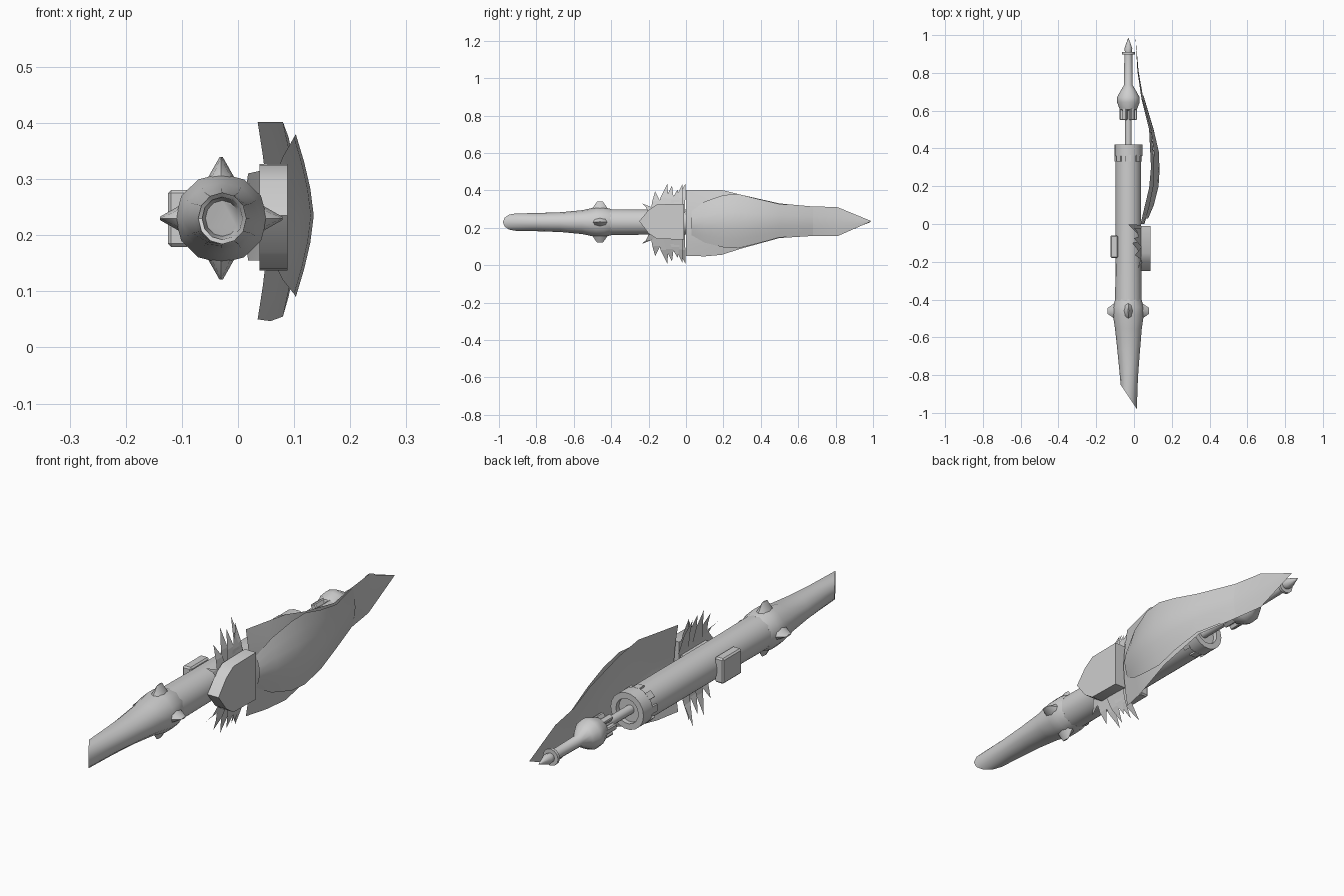
import bpy, bmesh, math
from mathutils import Vector

if "Cube" in bpy.data.objects:
    bpy.data.objects.remove(bpy.data.objects["Cube"])

CX, CZ = -0.03, 0.23          # long axis of the shaft
grey = bpy.data.materials.new("plain_grey")
grey.diffuse_color = (0.62, 0.62, 0.62, 1)
grey.use_nodes = True
grey.node_tree.nodes["Principled BSDF"].inputs["Base Color"].default_value = grey.diffuse_color


def finish(name, bm, smooth=True, angle=35, closed=True):
    if closed:
        bmesh.ops.recalc_face_normals(bm, faces=bm.faces)
    me = bpy.data.meshes.new(name)
    bm.to_mesh(me)
    bm.free()
    me.materials.append(grey)
    ob = bpy.data.objects.new(name, me)
    bpy.context.collection.objects.link(ob)
    if smooth:
        bpy.ops.object.select_all(action='DESELECT')
        ob.select_set(True)
        bpy.context.view_layer.objects.active = ob
        bpy.ops.object.shade_smooth_by_angle(angle=math.radians(angle))
    return ob


def loft(name, sections, sides=16, angle=35):
    """Tube along y; section = (y, rx, rz, centre x, shear of y over x)."""
    bm = bmesh.new()
    rings = []
    for y, rx, rz, cx, shear in sections:
        ring = []
        for i in range(sides):
            a = 2 * math.pi * i / sides
            dx = rx * math.cos(a)
            ring.append(bm.verts.new((cx + dx, y - shear * (dx + rx), CZ + rz * math.sin(a))))
        rings.append(ring)
    for p, q in zip(rings, rings[1:]):
        for i in range(sides):
            j = (i + 1) % sides
            bm.faces.new((p[i], p[j], q[j], q[i]))
    bm.faces.new(rings[0])
    bm.faces.new(rings[-1])
    return finish(name, bm, angle=angle)


def lathe(name, profile, sides=12, angle=35):
    return loft(name, [(y, r, r, CX, 0) for y, r in profile], sides, angle)


def box(name, centre, size, turn=0, bevel=0.0):
    """Box, optionally turned round the shaft axis."""
    bm = bmesh.new()
    bmesh.ops.create_cube(bm, size=1)
    for v in bm.verts:
        v.co = Vector(a * b for a, b in zip(v.co, size))
    if bevel:
        bmesh.ops.bevel(bm, geom=bm.edges[:], offset=bevel, segments=1, affect='EDGES')
    c, s = math.cos(turn), math.sin(turn)
    for v in bm.verts:
        x, y, z = v.co + Vector(centre)
        v.co = (CX + x * c - z * s, y, CZ + x * s + z * c)
    return finish(name, bm, smooth=False)


# Snout with a slanted, recessed mouth
loft("snout", [
    (-0.40, 0.07, 0.07, CX, 0),
    (-0.44, 0.082, 0.08, CX, 0),
    (-0.48, 0.082, 0.08, CX, 0),
    (-0.55, 0.071, 0.064, -0.03, 0.05),
    (-0.66, 0.06, 0.053, -0.029, 0.15),
    (-0.76, 0.05, 0.049, -0.029, 0.5),
    (-0.85, 0.043, 0.046, -0.028, 1.5),
    (-0.85, 0.036, 0.038, -0.028, 1.5),
    (-0.80, 0.030, 0.032, -0.028, 1.5)], 12)

# Main shaft with a hollow rear end
lathe("shaft", [(-0.41, 0.07), (-0.2, 0.068), (0.36, 0.068), (0.415, 0.068),
                (0.415, 0.052), (0.38, 0.052)], 18)

# Notched collar at the rear of the shaft
lathe("collar", [(0.36, 0.06), (0.36, 0.074), (0.42, 0.074), (0.42, 0.05), (0.40, 0.05)], 18)
for i in range(8):
    box(f"collar_tooth_{i}", (0.068, 0.347, 0), (0.011, 0.034, 0.028), i * math.pi / 4)

# Rear rod, bulb, disc and point
lathe("rod", [(0.38, 0.018), (0.62, 0.018)])
lathe("bulb", [(0.60, 0.03), (0.605, 0.045), (0.645, 0.06), (0.67, 0.06), (0.70, 0.044),
               (0.735, 0.023), (0.905, 0.021)], 12, 50)
lathe("end_disc", [(0.898, 0.034), (0.91, 0.034)])
lathe("end_point", [(0.91, 0.018), (0.93, 0.021), (0.985, 0.001)])
for i in range(6):
    box(f"bulb_tooth_{i}", (0.035, 0.583, 0), (0.022, 0.065, 0.024), i * math.pi / 3, 0.004)

# Four wedge spikes around the thick part of the snout
for k in range(4):
    a = k * math.pi / 2
    out, side = Vector((math.cos(a), 0, math.sin(a))), Vector((-math.sin(a), 0, math.cos(a)))
    bm = bmesh.new()
    mid = Vector((CX, -0.46, CZ))
    base = [bm.verts.new(mid + out * 0.072 + side * 0.024 * math.cos(t)
                         + Vector((0, 0.042 * math.sin(t), 0)))
            for t in [i * math.pi / 4 for i in range(8)]]
    tip = [bm.verts.new(mid + out * 0.109 + side * 0.003 * s
                        + Vector((0, 0.016 * t, 0)))
           for s, t in ((1, 0), (0, 1), (-1, 0), (0, -1))]
    for i in range(4):
        b0, b1, b2 = base[2 * i], base[2 * i + 1], base[(2 * i + 2) % 8]
        t0, t1 = tip[i], tip[(i + 1) % 4]
        bm.faces.new((b0, b1, t0))
        bm.faces.new((b1, t1, t0))
        bm.faces.new((b1, b2, t1))
    bm.faces.new(tip)
    bm.faces.new(base)
    finish(f"spike_{k}", bm, angle=50)

# Small block on the left of the shaft
box("left_block", (-0.075, -0.12, 0), (0.04, 0.12, 0.102), 0, 0.006)

# Pointed cuff plate on the right of the shaft
bm = bmesh.new()
outline = [(-0.25, 0.235), (-0.2, 0.295), (-0.155, 0.325), (-0.01, 0.327),
           (-0.01, 0.137), (-0.155, 0.14), (-0.2, 0.17)]
inner = [bm.verts.new((0.038, y, z)) for y, z in outline]
outer = [bm.verts.new((0.088, y, z)) for y, z in outline]
bm.faces.new(inner)
bm.faces.new(outer)
for i in range(7):
    j = (i + 1) % 7
    bm.faces.new((inner[i], inner[j], outer[j], outer[i]))
finish("cuff", bm)
box("cuff_mount", (0.06, -0.1, 0), (0.03, 0.16, 0.08))


def sheet(name, rows):
    """Bowed sheet; row = (y, z low, z high, x at edges, x at ridge)."""
    bm = bmesh.new()
    grid = []
    for y, lo, hi, xe, xr in rows:
        row = []
        for i in range(7):
            t = i / 6
            bow = 1 - abs(2 * t - 1) ** 1.5
            row.append(bm.verts.new((xe + (xr - xe) * bow, y, lo + (hi - lo) * t)))
        grid.append(row)
    for p, q in zip(grid, grid[1:]):
        for i in range(6):
            bm.faces.new((p[i], q[i], q[i + 1], p[i + 1]))
    return finish(name, bm, closed=False)


# Long bowed blade: broad inner layer and narrower outer layer
sheet("blade_inner", [
    (0.0, 0.05, 0.402, 0.035, 0.055),
    (0.1, 0.047, 0.402, 0.058, 0.085),
    (0.19, 0.055, 0.402, 0.08, 0.108),
    (0.30, 0.09, 0.375, 0.09, 0.112),
    (0.50, 0.145, 0.33, 0.08, 0.09),
    (0.66, 0.155, 0.315, 0.04, 0.05),
    (0.81, 0.155, 0.31, 0.018, 0.024),
    (0.99, 0.234, 0.236, 0.008, 0.008)])
sheet("blade_outer", [
    (0.03, 0.16, 0.29, 0.06, 0.075),
    (0.10, 0.12, 0.34, 0.08, 0.105),
    (0.20, 0.095, 0.375, 0.1, 0.13),
    (0.28, 0.09, 0.38, 0.103, 0.135),
    (0.38, 0.115, 0.355, 0.105, 0.132),
    (0.50, 0.148, 0.327, 0.09, 0.104),
    (0.68, 0.158, 0.313, 0.038, 0.05)])

# Jagged feather tufts above and below the cuff: root y range, tip (x, y, z)
tufts = [(-0.20, -0.15, 0.02, -0.235, 0.33), (-0.19, -0.12, 0.005, -0.165, 0.395),
         (-0.16, -0.09, -0.01, -0.10, 0.435), (-0.13, -0.06, 0.0, -0.075, 0.425),
         (-0.10, -0.03, 0.015, -0.045, 0.405), (-0.07, -0.005, -0.03, -0.002, 0.438),
         (-0.08, -0.02, 0.0, -0.02, 0.43)]
for label, sign in (("upper", 1), ("lower", -1)):
    bm = bmesh.new()
    for n, (y0, y1, tx, ty, tz) in enumerate(tufts):
        xr = 0.046 - 0.004 * (n % 3)
        mx = xr + (tx - xr) * 0.4
        mz = 0.29 + (tz - 0.29) * 0.5
        pts = [(xr, y0, 0.28), (xr, y1, 0.28), (mx, y1 * 0.6 + ty * 0.4, mz),
               (tx, ty, tz), (mx, y0 * 0.6 + ty * 0.4, mz)]
        vs = [bm.verts.new((x, y, 0.222 + sign * (z - 0.222))) for x, y, z in pts]
        bm.faces.new((vs[0], vs[1], vs[2], vs[4]))
        bm.faces.new((vs[4], vs[2], vs[3]))
    finish(f"{label}_feathers", bm, smooth=False)
